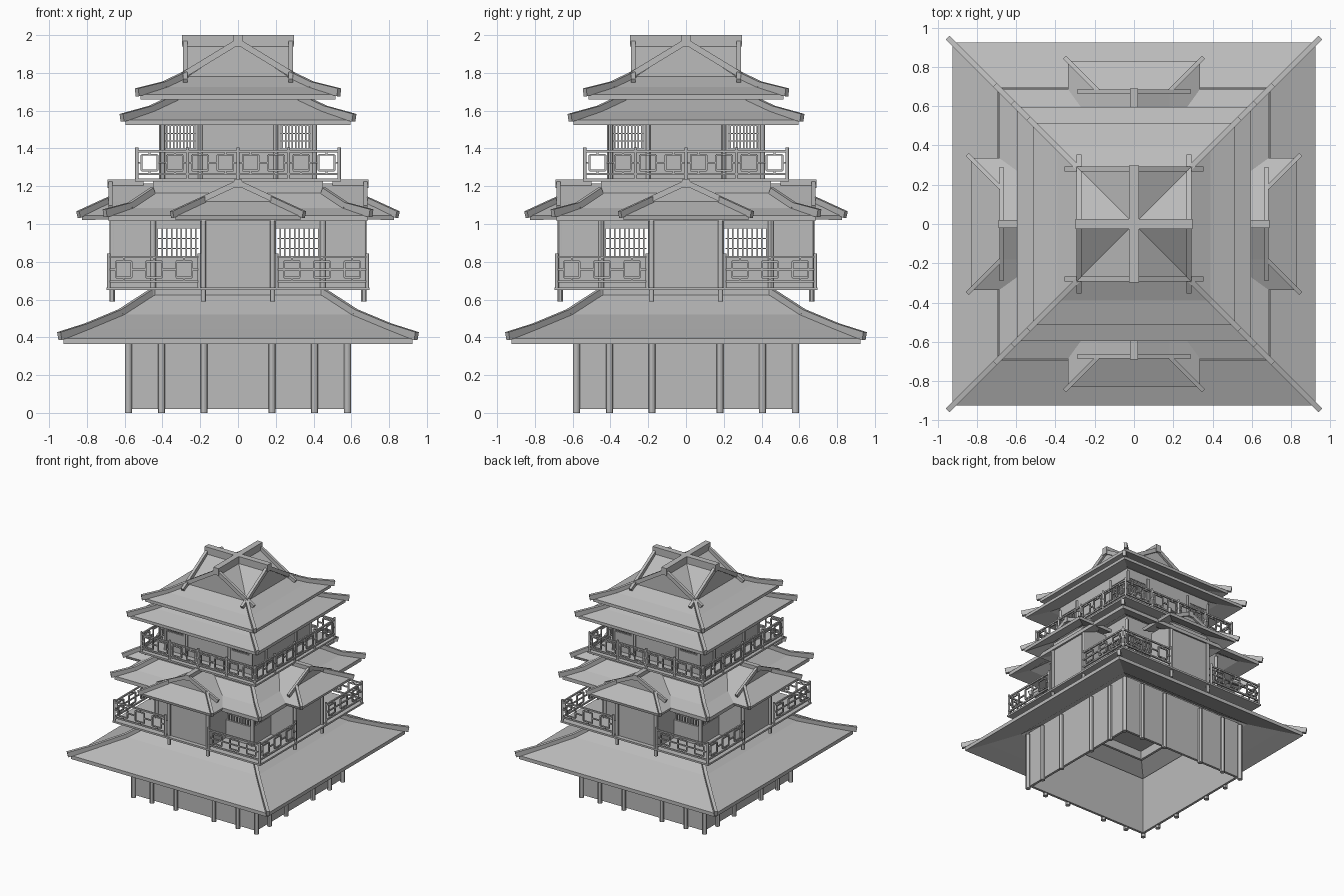
import bpy, bmesh
from math import pi
from mathutils import Matrix, Vector

if "Cube" in bpy.data.objects:
    bpy.data.objects.remove(bpy.data.objects["Cube"])

grey = bpy.data.materials.new("plain_grey")
grey.use_nodes = True
grey.diffuse_color = (0.5, 0.5, 0.5, 1)
grey.node_tree.nodes["Principled BSDF"].inputs["Base Color"].default_value = (0.5, 0.5, 0.5, 1)


def box(bm, x0, x1, y0, y1, z0, z1):
    m = Matrix.Translation(((x0 + x1) / 2, (y0 + y1) / 2, (z0 + z1) / 2))
    m = m @ Matrix.Diagonal((x1 - x0, y1 - y0, z1 - z0, 1))
    bmesh.ops.create_cube(bm, size=1, matrix=m)


def beam(bm, p, q, w, h):
    p, q = Vector(p), Vector(q)
    turn = (q - p).to_track_quat('Y', 'Z').to_matrix().to_4x4()
    m = Matrix.Translation((p + q) / 2) @ turn @ Matrix.Diagonal((w, (q - p).length, h, 1))
    bmesh.ops.create_cube(bm, size=1, matrix=m)


def post(bm, x, y, z0, z1, r):
    bmesh.ops.create_cone(bm, cap_ends=True, segments=12, radius1=r, radius2=r, depth=z1 - z0,
                          matrix=Matrix.Translation((x, y, (z0 + z1) / 2)))


def face(bm, *pts):
    bm.faces.new([bm.verts.new(p) for p in pts])


def finish(name, bm, smooth=False):
    """Repeat the front side on all four sides and make the object."""
    front = bm.verts[:] + bm.edges[:] + bm.faces[:]
    for k in range(1, 4):
        copy = bmesh.ops.duplicate(bm, geom=front)["geom"]
        verts = [g for g in copy if isinstance(g, bmesh.types.BMVert)]
        bmesh.ops.rotate(bm, verts=verts, cent=(0, 0, 0), matrix=Matrix.Rotation(k * pi / 2, 3, 'Z'))
    bmesh.ops.remove_doubles(bm, verts=bm.verts, dist=0.0001)
    bmesh.ops.recalc_face_normals(bm, faces=bm.faces)
    mesh = bpy.data.meshes.new(name)
    bm.to_mesh(mesh)
    bm.free()
    mesh.materials.append(grey)
    obj = bpy.data.objects.new(name, mesh)
    bpy.context.collection.objects.link(obj)
    if smooth:
        bpy.context.view_layer.objects.active = obj
        obj.select_set(True)
        bpy.ops.object.shade_smooth_by_angle()
        obj.select_set(False)
    return obj


def hip_roof(name, profile, t=0.03):
    # Curved shell with a flat fascia
    bm = bmesh.new()
    loop = profile + [(a, z - t) for a, z in reversed(profile)]
    for (a, za), (b, zb) in zip(loop, loop[1:] + loop[:1]):
        face(bm, (-a, -a, za), (a, -a, za), (b, -b, zb), (-b, -b, zb))
    finish(name, bm)
    # Ridge poles along the hips
    bm = bmesh.new()
    (a, z), rest = profile[0], profile[1:]
    pts = [(a + 0.02, z + 0.012)] + [(b, zb + 0.008) for b, zb in rest]
    for (a, za), (b, zb) in zip(pts, pts[1:]):
        beam(bm, (a, -a, za), (b, -b, zb), 0.026, 0.042)
    finish(name + "_hip_ridges", bm)


def wall_with_windows(name, half, z0, z1, wx0, wx1, wz0, wz1, middle=True):
    bm = bmesh.new()
    y0, y1 = -half, -half + 0.02
    box(bm, -half, half, y0, y1, z0, wz0)
    box(bm, -half, half, y0, y1, wz1, z1)
    if middle:
        box(bm, -wx0, wx0, y0, y1, wz0, wz1)
    for s in (-1, 1):
        box(bm, *sorted((s * wx1, s * half)), y0, y1, wz0, wz1)
    finish(name, bm)
    # Window lattice
    bm = bmesh.new()
    n = 9
    for s in (-1, 1):
        for i in range(n):
            x = s * (wx0 + (wx1 - wx0) * (i + 0.5) / n)
            box(bm, x - 0.004, x + 0.004, y0 + 0.004, y1 - 0.004, wz0, wz1)
        for f in (0.33, 0.67):
            z = wz0 + (wz1 - wz0) * f
            box(bm, *sorted((s * wx0, s * wx1)), y0 + 0.006, y1 - 0.006, z - 0.003, z + 0.003)
    finish(name + "_lattice", bm)


def railing(bm, x0, x1, y, z, n, post_every, h=0.165):
    step = (x1 - x0) / n
    for dz in (0.03, h - 0.005):
        box(bm, x0, x1, y - 0.006, y + 0.006, z + dz - 0.006, z + dz + 0.006)
    mid, r, e = z + h / 2 + 0.012, 0.042, 0.005
    for i in range(n + 1):
        x = x0 + i * step
        if i % post_every == 0:
            post(bm, x, y, z, z + h + 0.015, 0.009)
        if i == n:
            break
        c = x + step / 2
        for s in (-1, 1):
            box(bm, c + s * r - e, c + s * r + e, y - e, y + e, mid - r, mid + r)
            box(bm, c - r, c + r, y - e, y + e, mid + s * r - e, mid + s * r + e)
            box(bm, *sorted((c + s * r, c + s * step / 2)), y - e, y + e, mid - e, mid + e)
            box(bm, c - e, c + e, y - e, y + e, *sorted((mid + s * r, z + (h if s > 0 else 0.03))))


def ring_deck(name, outer, inner, z0, z1):
    bm = bmesh.new()
    loop = [(outer, z0), (outer, z1), (inner, z1), (inner, z0)]
    for (a, za), (b, zb) in zip(loop, loop[1:] + loop[:1]):
        face(bm, (-a, -a, za), (a, -a, za), (b, -b, zb), (-b, -b, zb))
    finish(name, bm)


def plain_wall(name, half, z0, z1):
    bm = bmesh.new()
    box(bm, -half, half, -half, -half + 0.02, z0, z1)
    finish(name, bm)


def columns(name, xs, y, z0, z1, r):
    bm = bmesh.new()
    for x in xs:
        post(bm, x, y, z0, z1, r)
    finish(name, bm, smooth=True)


# Ground storey
plain_wall("ground_wall", 0.575, 0.02, 0.5)
columns("ground_columns", (-0.58, -0.405, -0.18, 0.18, 0.405), -0.58, 0, 0.48, 0.019)
hip_roof("lower_roof", [(0.925, 0.395), (0.8, 0.445), (0.62, 0.52), (0.45, 0.63)])

# Middle storey with a projecting bay on each side
plain_wall("middle_base", 0.46, 0.58, 0.66)
ring_deck("middle_deck", 0.695, 0.25, 0.65, 0.665)
wall_with_windows("middle_wall", 0.45, 0.665, 1.13, 0.21, 0.44, 0.82, 0.975, middle=False)
columns("middle_columns", (-0.45,), -0.45, 0.59, 1.1, 0.016)
bm = bmesh.new()
box(bm, -0.18, 0.18, -0.66, -0.64, 0.665, 1.09)
for s in (-1, 1):
    box(bm, *sorted((s * 0.18, s * 0.2)), -0.66, -0.43, 0.665, 1.07)
finish("bay_walls", bm)
columns("bay_columns", (-0.183, 0.183), -0.665, 0.59, 1.06, 0.014)
bm = bmesh.new()
for s in (-1, 1):
    railing(bm, s * 0.685, s * 0.205, -0.685, 0.665, 3, 3)
finish("middle_railing", bm)
hip_roof("middle_roof", [(0.685, 1.045), (0.57, 1.085), (0.45, 1.165)])

# Bay roofs: gable above a hipped skirt
bm = bmesh.new()
for s in (-1, 1):
    top, knee, eave = 1.215, 1.12, 1.045
    face(bm, (0, -0.67, top), (s * 0.18, -0.67, knee), (s * 0.18, -0.45, knee), (0, -0.45, top))
    face(bm, (s * 0.18, -0.67, knee), (s * 0.335, -0.83, eave), (s * 0.335, -0.5, eave), (s * 0.18, -0.45, knee))
face(bm, (-0.335, -0.83, eave), (0.335, -0.83, eave), (0.18, -0.67, knee), (-0.18, -0.67, knee))
face(bm, (-0.18, -0.67, knee), (0.18, -0.67, knee), (0, -0.67, top))
solid = finish("bay_roofs", bm).modifiers.new("thickness", 'SOLIDIFY')
solid.thickness = 0.024
bm = bmesh.new()
for s in (-1, 1):
    beam(bm, (0, -0.675, 1.218), (s * 0.285, -0.675, 1.085), 0.02, 0.03)
    beam(bm, (s * 0.35, -0.845, 1.05), (s * 0.18, -0.675, 1.128), 0.022, 0.036)
box(bm, -0.02, 0.02, -0.69, -0.5, 1.19, 1.236)
finish("bay_roof_ridges", bm)

# Upper storey
plain_wall("upper_base", 0.45, 1.12, 1.23)
ring_deck("upper_deck", 0.545, 0.25, 1.225, 1.24)
wall_with_windows("upper_wall", 0.405, 1.24, 1.6, 0.225, 0.385, 1.40, 1.518)
columns("upper_columns", (-0.4, -0.2, 0.2), -0.405, 1.24, 1.57, 0.013)
bm = bmesh.new()
railing(bm, -0.535, 0.535, -0.535, 1.235, 8, 2, 0.155)
finish("upper_railing", bm)
hip_roof("upper_roof", [(0.595, 1.55), (0.46, 1.597), (0.33, 1.658)], 0.025)

# Top roof: hipped skirt with crossing gables
plain_wall("attic_wall", 0.33, 1.62, 1.73)
hip_roof("top_roof", [(0.515, 1.685), (0.39, 1.725), (0.275, 1.78)], 0.025)
bm = bmesh.new()
g, low, high = 0.275, 1.775, 1.955
for s in (-1, 1):
    face(bm, (0, 0, high), (0, -g, high), (s * g, -g, low))
face(bm, (-g, -g, low), (g, -g, low), (0, -g, high))
finish("crossing_gables", bm)
bm = bmesh.new()
for s in (-1, 1):
    beam(bm, (0, -0.28, 1.965), (s * 0.345, -0.28, 1.755), 0.024, 0.032)
finish("gable_boards", bm)
bm = bmesh.new()
box(bm, -0.025, 0.025, -0.297, 0, 1.94, 2.0)
finish("top_ridges", bm)
